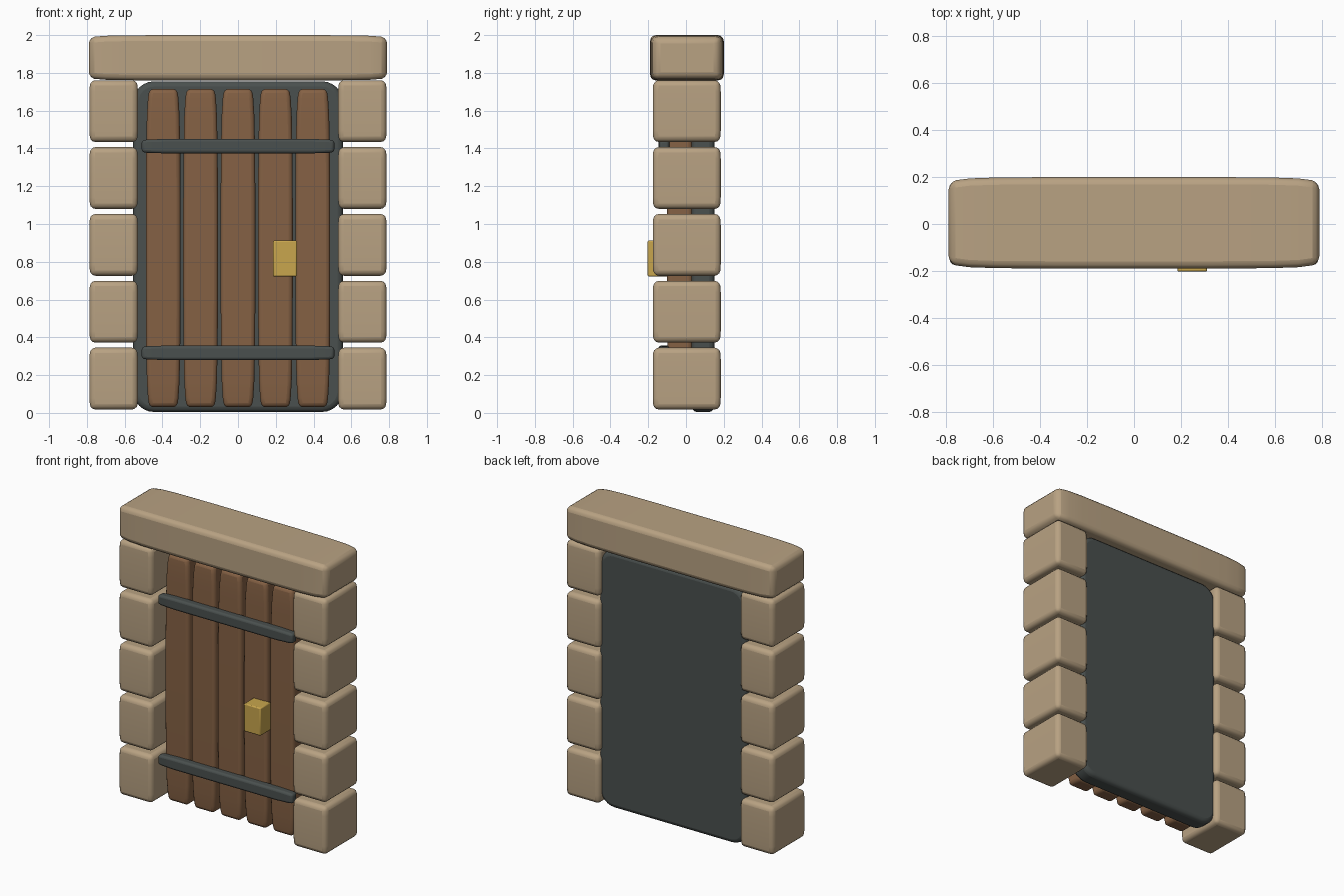
import bpy, bmesh, math
from mathutils import Vector

cube = bpy.data.objects.get("Cube")
if cube:
    bpy.data.objects.remove(cube, do_unlink=True)


def material(name, rgb):
    m = bpy.data.materials.new(name)
    m.use_nodes = True
    m.diffuse_color = (*rgb, 1)
    m.node_tree.nodes["Principled BSDF"].inputs["Base Color"].default_value = (*rgb, 1)
    return m


STONE = material("sandstone", (0.48, 0.36, 0.225))
WOOD = material("brown wood", (0.235, 0.12, 0.058))
IRON = material("dark iron", (0.068, 0.08, 0.077))
BRASS = material("brass", (0.58, 0.38, 0.075))


def rounded_bar(name, lo, hi, mat, bevel, axis=2, ends=(), segments=3):
    """Box lofted along an axis; ends lists (distance from end, section scale)."""
    lo, hi = Vector(lo), Vector(hi)
    mid, half = (lo + hi) / 2, (hi - lo) / 2
    u, v = [a for a in range(3) if a != axis]
    ends = list(ends) or [(0, 1)]
    stations = [(-half[axis] + d, s) for d, s in ends]
    stations += [(half[axis] - d, s) for d, s in reversed(ends)]
    bm = bmesh.new()
    rings = []
    for t, s in stations:
        ring = []
        for a, b in ((-1, -1), (1, -1), (1, 1), (-1, 1)):
            p = mid.copy()
            p[axis] += t
            p[u] += a * half[u] * s
            p[v] += b * half[v] * s
            ring.append(bm.verts.new(p))
        rings.append(ring)
    for r, q in zip(rings, rings[1:]):
        for i in range(4):
            j = (i + 1) % 4
            bm.faces.new((r[i], r[j], q[j], q[i]))
    bm.faces.new(rings[0])
    bm.faces.new(rings[-1])
    bmesh.ops.recalc_face_normals(bm, faces=bm.faces)
    return finish(name, bm, mat, bevel, segments)


def finish(name, bm, mat, bevel, segments):
    mesh = bpy.data.meshes.new(name)
    bm.to_mesh(mesh)
    bm.free()
    mesh.materials.append(mat)
    ob = bpy.data.objects.new(name, mesh)
    bpy.context.collection.objects.link(ob)
    mod = ob.modifiers.new("soft edges", "BEVEL")
    mod.width = bevel
    mod.segments = segments
    mod.limit_method = "ANGLE"
    mod.angle_limit = math.radians(40)
    bpy.ops.object.select_all(action="DESELECT")
    ob.select_set(True)
    bpy.context.view_layer.objects.active = ob
    bpy.ops.object.shade_smooth_by_angle(angle=math.radians(40))
    return ob


# Stone pillars
for side, label in ((1, "left"), (-1, "right")):
    for i in range(5):
        z = 0.018 + i * 0.354
        x = side * 0.658
        rounded_bar(f"{label}_pillar_stone_{i + 1}", (x - 0.128, -0.176, z),
                    (x + 0.128, 0.184, z + 0.327), STONE, 0.028,
                    ends=[(0, 0.98), (0.06, 1)])

# Lintel with softly tapering ends
rounded_bar("lintel", (-0.79, -0.19, 1.76), (0.79, 0.2, 2), STONE, 0.035, axis=0,
            ends=[(0, 0.88), (0.03, 0.93), (0.09, 0.97), (0.2, 0.99), (0.46, 1)])

# Backing slab with rounded corners
bm = bmesh.new()
bmesh.ops.create_cube(bm, size=1)
for vert in bm.verts:
    vert.co = Vector((vert.co.x * 1.11, vert.co.y * 0.12 + 0.09, vert.co.z * 1.75 + 0.88))
upright = [e for e in bm.edges if abs(e.verts[0].co.y - e.verts[1].co.y) > 0.05]
bmesh.ops.bevel(bm, geom=upright, offset=0.11, segments=6, profile=0.5, affect="EDGES")
finish("backing_slab", bm, IRON, 0.028, 3)

# Door planks, narrowing at both ends
for i in range(5):
    x = (i - 2) * 0.198
    rounded_bar(f"plank_{i + 1}", (x - 0.092, -0.1, 0.03), (x + 0.092, 0.035, 1.715),
                WOOD, 0.022, ends=[(0, 0.8), (0.05, 0.88), (0.14, 0.94), (0.32, 0.98), (0.6, 1)])

# Iron straps
for label, z in (("lower", 0.318), ("upper", 1.412)):
    rounded_bar(f"{label}_strap", (-0.51, -0.146, z - 0.038), (0.51, -0.085, z + 0.038),
                IRON, 0.014, axis=0, ends=[(0, 0.82), (0.03, 0.92), (0.12, 1)])

# Handle plate
rounded_bar("handle", (0.185, -0.203, 0.722), (0.312, -0.09, 0.912), BRASS, 0.007, segments=2)
